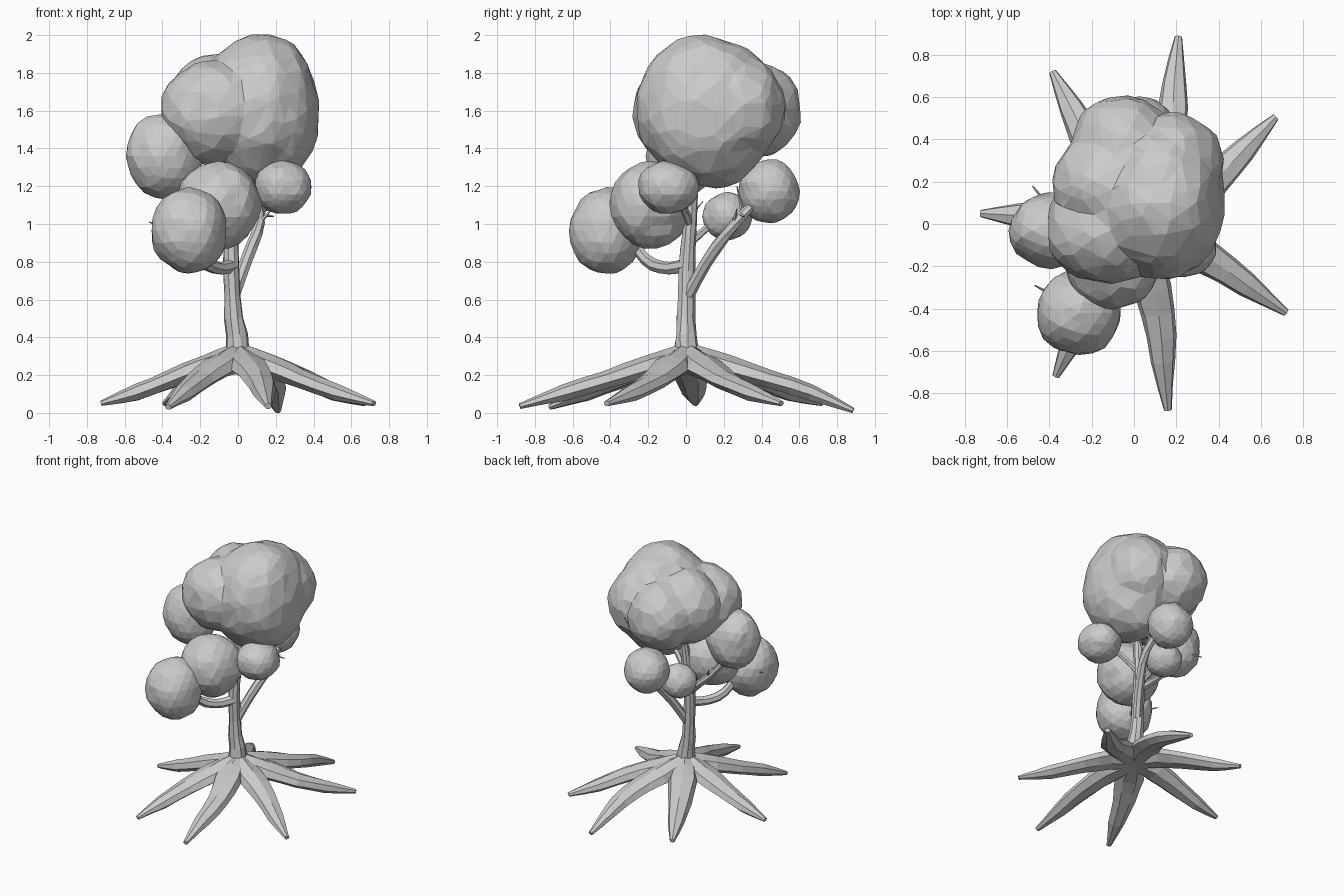
import bpy, bmesh, math
from mathutils import Vector, noise

if "Cube" in bpy.data.objects:
    bpy.data.objects.remove(bpy.data.objects["Cube"])


def finish(name, bm):
    bmesh.ops.recalc_face_normals(bm, faces=bm.faces)
    me = bpy.data.meshes.new(name)
    bm.to_mesh(me)
    bm.free()
    ob = bpy.data.objects.new(name, me)
    bpy.context.collection.objects.link(ob)
    return ob


def curve(pts, n):
    """Smooth Catmull-Rom path through points."""
    P = [Vector(p) for p in pts]
    P = [2 * P[0] - P[1]] + P + [2 * P[-1] - P[-2]]
    out = []
    for i in range(n + 1):
        u = i / n * (len(P) - 3)
        k = min(int(u), len(P) - 4)
        t = u - k
        a, b, c, d = P[k:k + 4]
        out.append(0.5 * (2 * b + (c - a) * t + (2 * a - 5 * b + 4 * c - d) * t * t
                          + (3 * b - a - 3 * c + d) * t ** 3))
    return out


def lerp_list(vals, t):
    u = t * (len(vals) - 1)
    k = min(int(u), len(vals) - 2)
    return vals[k] + (vals[k + 1] - vals[k]) * (u - k)


def tube(name, pts, widths, heights=None, sides=7, n=7, rough=0.1):
    """Tapered tube with its own half width and half height along the path."""
    heights = heights or widths
    path = curve(pts, n)
    bm = bmesh.new()
    rings = []
    for i, p in enumerate(path):
        tan = (path[min(i + 1, n)] - path[max(i - 1, 0)]).normalized()
        ref = Vector((0, 0, 1)) if abs(tan.z) < 0.9 else Vector((0, 1, 0))
        side = tan.cross(ref).normalized()
        up = side.cross(tan)
        w, h = lerp_list(widths, i / n), lerp_list(heights, i / n)
        ring = []
        for s in range(sides):
            a = math.tau * s / sides + math.pi / 2
            q = side * math.cos(a) * w + up * math.sin(a) * h
            q *= 1 + rough * noise.noise((p + q) * 11)
            ring.append(bm.verts.new(p + q))
        rings.append(ring)
    for r0, r1 in zip(rings, rings[1:]):
        for s in range(sides):
            e = (s + 1) % sides
            bm.faces.new((r0[s], r0[e], r1[e], r1[s]))
    bm.faces.new(rings[0])
    bm.faces.new(rings[-1])
    return finish(name, bm)


def add_blob(bm, centre, radii, sub=3, amp=0.07):
    c = Vector(centre)
    for v in bmesh.ops.create_icosphere(bm, subdivisions=sub, radius=1)["verts"]:
        d = v.co.copy()
        f = 1.01 + amp * noise.noise(d * 1.7 + c * 9) + amp * 0.5 * noise.noise(d * 4 + c * 5)
        v.co = c + Vector((d.x * radii[0], d.y * radii[1], d.z * radii[2])) * f


# roots: middle and tip positions, seen from the top
roots = [((0.17, 0.45), (0.21, 0.885), 0.012), ((-0.21, 0.38), (-0.385, 0.72), 0.05),
         ((0.37, 0.20), (0.67, 0.505), 0.05), ((-0.36, 0.03), (-0.725, 0.05), 0.05),
         ((0.35, -0.16), (0.72, -0.42), 0.05), ((0.115, -0.42), (0.16, -0.88), 0.035),
         ((-0.20, -0.35), (-0.37, -0.72), 0.03)]
for i, (m, t, z) in enumerate(roots):
    tube(f"root_{i + 1}",
         [(0, 0, 0.29), (m[0] * 0.5, m[1] * 0.5, 0.245), (m[0], m[1], 0.175),
          ((m[0] + t[0]) / 2, (m[1] + t[1]) / 2, 0.105), (t[0], t[1], z)],
         [0.07, 0.105, 0.085, 0.06, 0.018], [0.08, 0.06, 0.05, 0.045, 0.015], 7, 8)

# trunk with flared foot
tube("trunk", [(0, 0, 0.22), (0, 0, 0.34), (-0.02, 0, 0.5), (-0.035, 0.005, 0.75),
               (-0.03, 0.02, 1.0), (0.0, 0.04, 1.32)],
     [0.11, 0.065, 0.05, 0.042, 0.036, 0.03], None, 9, 10, 0.25)

# branches
tube("back_branch", [(-0.02, 0.01, 0.62), (0.05, 0.12, 0.82), (0.11, 0.25, 0.99),
                     (0.10, 0.38, 1.13)], [0.034, 0.034, 0.03, 0.022])
tube("low_branch", [(-0.03, 0, 0.78), (-0.10, -0.10, 0.765), (-0.18, -0.20, 0.80),
                    (-0.24, -0.30, 0.92)], [0.036, 0.034, 0.034, 0.025])
tube("left_branch", [(-0.035, 0.01, 0.86), (-0.15, 0.02, 0.97), (-0.27, 0.0, 1.09),
                     (-0.38, -0.02, 1.26)], [0.03, 0.028, 0.025, 0.02])
tube("rear_twig_branch", [(-0.03, 0.02, 0.9), (-0.06, 0.1, 0.97), (-0.09, 0.2, 1.05)],
     [0.022, 0.02, 0.015], None, 6, 4)
tube("right_branch", [(-0.02, 0.02, 1.0), (0.1, -0.03, 1.12), (0.22, -0.09, 1.2)],
     [0.024, 0.02, 0.015], None, 6, 4)

# thin twigs poking out
twigs = [((0.11, 0.25, 1.0), (0.18, 0.27, 1.08)), ((0.11, 0.29, 1.05), (0.19, 0.31, 1.04)),
         ((0.10, 0.30, 1.06), (0.10, 0.27, 1.2)), ((-0.36, -0.35, 0.97), (-0.47, -0.29, 1.01)),
         ((-0.40, 0.08, 1.28), (-0.48, 0.18, 1.22)), ((-0.20, 0.01, 1.03), (-0.26, 0.09, 1.12))]
for i, (a, b) in enumerate(twigs):
    tube(f"twig_{i + 1}", [a, b], [0.012, 0.003], None, 4, 2)

# separate leaf clumps
clumps = {"leaf_low_front": ((-0.26, -0.42, 0.965), (0.20, 0.20, 0.225)),
          "leaf_mid_front": ((-0.10, -0.185, 1.10), (0.225, 0.22, 0.225)),
          "leaf_right": ((0.24, -0.095, 1.195), (0.15, 0.16, 0.14)),
          "leaf_left": ((-0.39, -0.03, 1.36), (0.20, 0.18, 0.225)),
          "leaf_back": ((0.03, 0.44, 1.175), (0.16, 0.16, 0.165)),
          "leaf_rear_small": ((-0.09, 0.22, 1.04), (0.13, 0.13, 0.125))}
for name, (c, r) in clumps.items():
    bm = bmesh.new()
    add_blob(bm, c, r)
    finish(name, bm)

# crown: merged lobes, reduced to irregular facets
bm = bmesh.new()
for c, r in [((0.12, 0.11, 1.60), (0.32, 0.37, 0.40)), ((-0.13, -0.02, 1.59), (0.28, 0.26, 0.27)),
             ((-0.05, 0.35, 1.60), (0.24, 0.26, 0.25)), ((0.18, 0.28, 1.62), (0.24, 0.24, 0.27)),
             ((-0.12, 0.18, 1.62), (0.26, 0.26, 0.27))]:
    add_blob(bm, c, r, 4)
crown = finish("leaf_crown", bm)
rm = crown.modifiers.new("merge", 'REMESH')
rm.mode = 'VOXEL'
rm.voxel_size = 0.025
dec = crown.modifiers.new("facets", 'DECIMATE')
dec.ratio = 0.06
